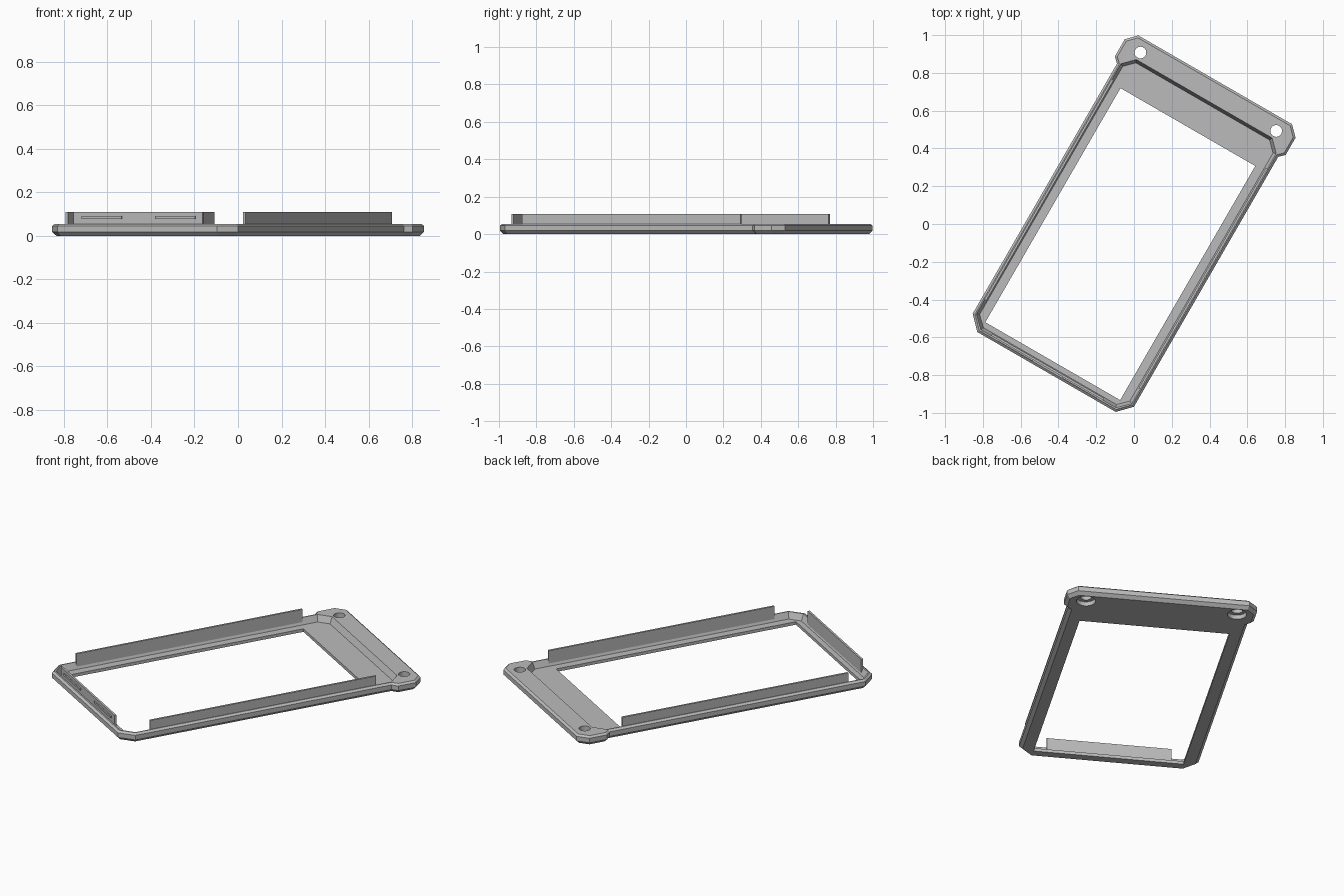
import bpy, bmesh, math
from mathutils import Matrix

if "Cube" in bpy.data.objects:
    bpy.data.objects.remove(bpy.data.objects["Cube"])

# The frame is laid out upright (u across, v along), then turned about z.
TURN = Matrix.Rotation(math.radians(-30), 4, 'Z') @ Matrix.Translation((-0.0095, 0, 0))
grey = bpy.data.materials.new("plain grey")
grey.diffuse_color = (0.5, 0.5, 0.5, 1)
grey.use_nodes = True
grey.node_tree.nodes["Principled BSDF"].inputs["Base Color"].default_value = grey.diffuse_color


def mirrored(half):
    """Close a right-hand half outline (bottom to top) into a full loop."""
    return half + [(-x, y) for x, y in reversed(half)]


def inset(loop, d):
    """Move every edge of a counter-clockwise loop inwards by d."""
    out = []
    for i, p in enumerate(loop):
        a, b = loop[i - 1], loop[(i + 1) % len(loop)]
        l1, l2 = math.dist(a, p), math.dist(p, b)
        n1 = ((a[1] - p[1]) / l1, (p[0] - a[0]) / l1)
        n2 = ((p[1] - b[1]) / l2, (b[0] - p[0]) / l2)
        k = d / (1 + n1[0] * n2[0] + n1[1] * n2[1])
        out.append((p[0] + k * (n1[0] + n2[0]), p[1] + k * (n1[1] + n2[1])))
    return out


def loft(name, levels):
    """Solid through matching loops, given as (loop, z) from bottom to top."""
    bm = bmesh.new()
    rings = [[bm.verts.new((x, y, z)) for x, y in loop] for loop, z in levels]
    bm.faces.new(rings[0][::-1])
    bm.faces.new(rings[-1])
    n = len(rings[0])
    for low, high in zip(rings, rings[1:]):
        for i in range(n):
            j = (i + 1) % n
            bm.faces.new((low[i], low[j], high[j], high[i]))
    bmesh.ops.recalc_face_normals(bm, faces=bm.faces)
    bm.transform(TURN)
    me = bpy.data.meshes.new(name)
    bm.to_mesh(me)
    bm.free()
    me.materials.append(grey)
    ob = bpy.data.objects.new(name, me)
    bpy.context.collection.objects.link(ob)
    return ob


def box(name, u0, u1, v0, v1, z0, z1):
    loop = [(u0, v0), (u1, v0), (u1, v1), (u0, v1)]
    return loft(name, [(loop, z0), (loop, z1)])


def circle(u, v, r, n=32):
    return [(u + r * math.cos(2 * math.pi * i / n), v + r * math.sin(2 * math.pi * i / n))
            for i in range(n)]


def cut(target, cutter):
    mod = target.modifiers.new("cut", 'BOOLEAN')
    mod.operation = 'DIFFERENCE'
    mod.solver = 'EXACT'
    mod.object = cutter
    bpy.context.view_layer.objects.active = target
    bpy.ops.object.modifier_apply(modifier=mod.name)
    bpy.data.objects.remove(cutter)


# Bezel plate with a wider head and bevelled rims
outline = mirrored([(0.423, -0.910), (0.493, -0.838), (0.493, 0.690),
                    (0.522, 0.718), (0.522, 0.823), (0.470, 0.876)])
bezel = loft("bezel_frame", [(inset(outline, 0.018), 0), (outline, 0.018),
                             (outline, 0.045), (inset(outline, 0.012), 0.055)])

# Sloped pocket that leaves a ledge
pocket = mirrored([(0.413, -0.890), (0.475, -0.830), (0.475, 0.700), (0.415, 0.760)])
cut(bezel, loft("pocket_cutter", [(inset(pocket, 0.016), 0.018), (pocket, 0.055),
                                  (pocket, 0.1)]))

# Screen opening
cut(bezel, box("opening_cutter", -0.412, 0.412, -0.844, 0.587, -0.1, 0.1))

# Screw holes with wider recesses below
for side in (-1, 1):
    for r, top in ((0.031, 0.1), (0.052, 0.025)):
        c = circle(side * 0.415, 0.803, r)
        cut(bezel, loft("hole_cutter", [(c, -0.1), (c, top)]))

# Upright side walls and front wall
for name, u in (("left_wall", -0.471), ("right_wall", 0.471)):
    box(name, u - 0.006, u + 0.006, -0.742, 0.607, 0.025, 0.108)
box("front_wall", -0.350, 0.334, -0.890, -0.878, 0.025, 0.108)

# Snap ridges on the front wall
for name, u in (("left_ridge", -0.197), ("right_ridge", 0.193)):
    box(name, u - 0.105, u + 0.105, -0.897, -0.888, 0.078, 0.09)
